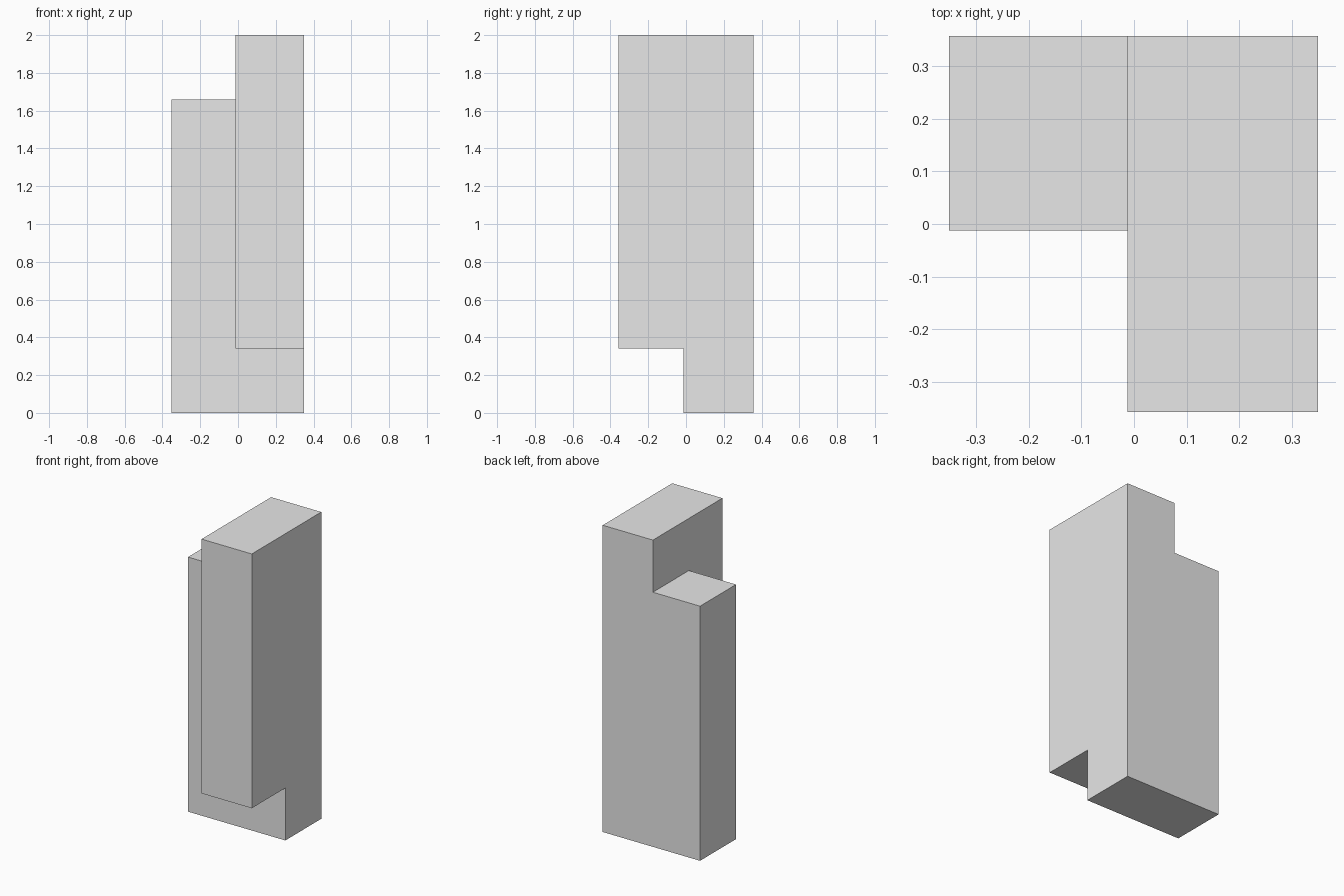
import bpy
import bmesh
from mathutils import Vector

cube = bpy.data.objects.get("Cube")
if cube:
    bpy.data.objects.remove(cube, do_unlink=True)

# Light grey material
grey = bpy.data.materials.new("light grey")
grey.use_nodes = True
colour = (0.8, 0.8, 0.8, 1)
grey.diffuse_color = colour
grey.node_tree.nodes["Principled BSDF"].inputs["Base Color"].default_value = colour

# Two interlocking blocks, as low and high corners
back_slab = (Vector((-0.352, -0.012, 0)), Vector((0.35, 0.358, 1.66)))
tall_slab = (Vector((-0.012, -0.358, 0.342)), Vector((0.35, 0.358, 2)))
blocks = (back_slab, tall_slab)

# Lattice of cells between all block corners
cuts = [sorted({round(c[a], 4) for b in blocks for c in b}) for a in range(3)]


def filled(cell):
    """True when the cell's middle lies in either block."""
    if any(not 0 <= cell[a] < len(cuts[a]) - 1 for a in range(3)):
        return False
    mid = [(cuts[a][cell[a]] + cuts[a][cell[a] + 1]) / 2 for a in range(3)]
    return any(all(lo[a] < mid[a] < hi[a] for a in range(3)) for lo, hi in blocks)


# Keep only the outer skin of the joined blocks
bm = bmesh.new()
cells = [(i, j, k) for i in range(len(cuts[0]) - 1)
         for j in range(len(cuts[1]) - 1) for k in range(len(cuts[2]) - 1)]
for cell in filter(filled, cells):
    for axis in range(3):
        u, v = (axis + 1) % 3, (axis + 2) % 3
        for side in (0, 1):
            neighbour = list(cell)
            neighbour[axis] += 2 * side - 1
            if filled(neighbour):
                continue
            corners = []
            for du, dv in ((0, 0), (1, 0), (1, 1), (0, 1)):
                p = list(cell)
                p[axis] += side
                p[u] += du
                p[v] += dv
                corners.append(bm.verts.new([cuts[a][p[a]] for a in range(3)]))
            bm.faces.new(corners if side else corners[::-1])

# Weld the skin and merge coplanar faces
bmesh.ops.remove_doubles(bm, verts=bm.verts[:], dist=0.0005)
bmesh.ops.dissolve_limit(bm, angle_limit=0.01, verts=bm.verts[:], edges=bm.edges[:])
bmesh.ops.recalc_face_normals(bm, faces=bm.faces[:])

mesh = bpy.data.meshes.new("interlocking_slabs")
bm.to_mesh(mesh)
bm.free()
mesh.materials.append(grey)
slabs = bpy.data.objects.new("interlocking_slabs", mesh)
bpy.context.collection.objects.link(slabs)
